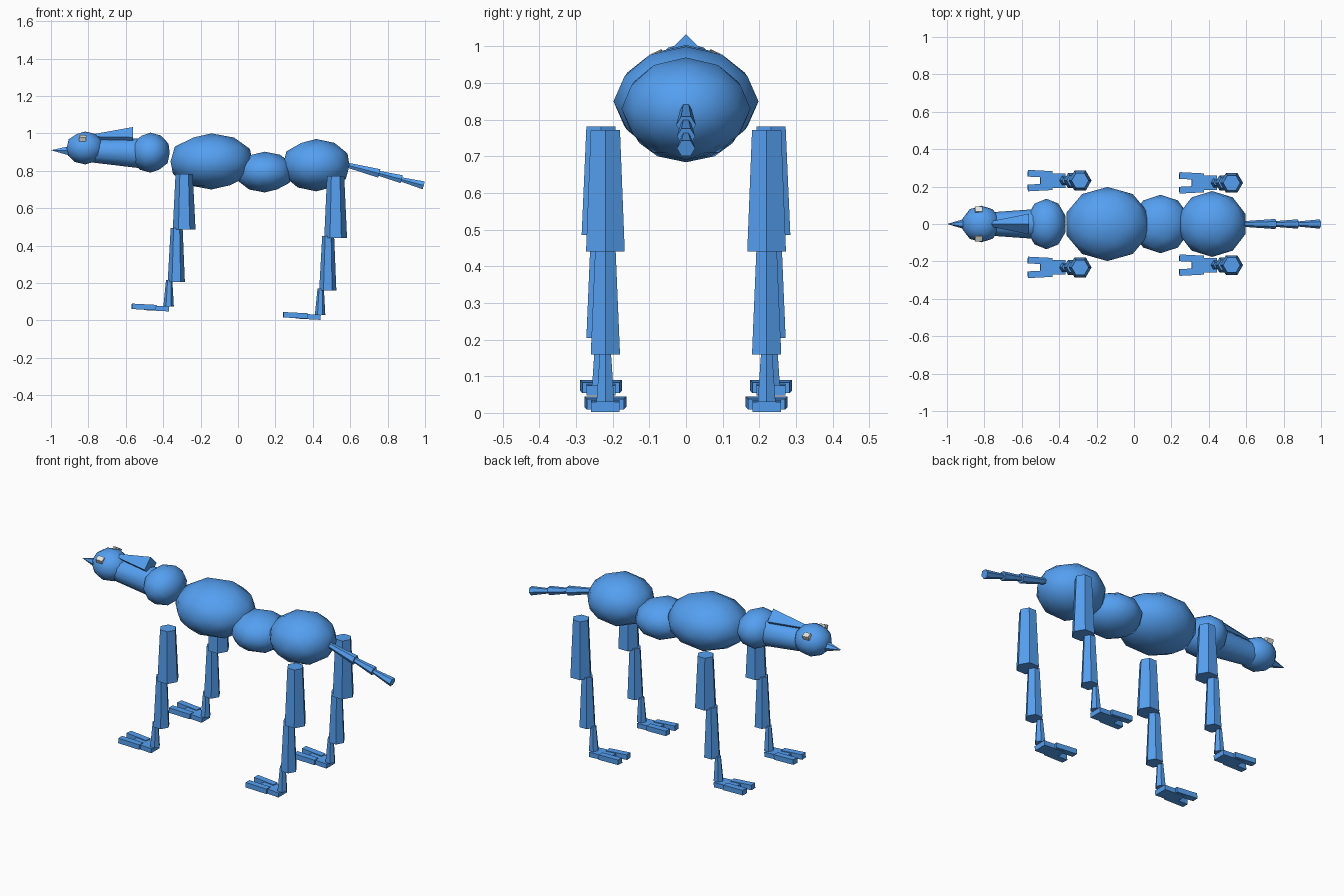
import bpy, bmesh
from math import radians, pi
from mathutils import Vector, Matrix, Euler

if "Cube" in bpy.data.objects:
    bpy.data.objects.remove(bpy.data.objects["Cube"])


def material(name, rgb):
    m = bpy.data.materials.new(name)
    m.diffuse_color = (*rgb, 1)
    m.use_nodes = True
    m.node_tree.nodes["Principled BSDF"].inputs["Base Color"].default_value = m.diffuse_color
    return m


BLUE = material("blue", (0.09, 0.35, 0.88))
PALE = material("pale", (0.80, 0.80, 0.74))


def finish(name, bm, mat=BLUE):
    me = bpy.data.meshes.new(name)
    bm.to_mesh(me)
    bm.free()
    me.materials.append(mat)
    me.shade_smooth()
    me.set_sharp_from_angle(angle=radians(31))
    ob = bpy.data.objects.new(name, me)
    bpy.context.collection.objects.link(ob)
    return ob


def ball(name, loc, size):
    bm = bmesh.new()
    bmesh.ops.create_icosphere(bm, subdivisions=2, radius=1,
                               matrix=Matrix.LocRotScale(Vector(loc), None, Vector(size)))
    return finish(name, bm)


def cone(name, a, b, ra, rb, sides=6, roll=0.0):
    a, b = Vector(a), Vector(b)
    d = b - a
    rot = Vector((0, 0, 1)).rotation_difference(d).to_matrix().to_4x4()
    bm = bmesh.new()
    bmesh.ops.create_cone(bm, cap_ends=True, segments=sides, radius1=ra, radius2=rb,
                          depth=d.length,
                          matrix=Matrix.Translation((a + b) / 2) @ rot @ Matrix.Rotation(roll, 4, 'Z'))
    return finish(name, bm)


def boxes(name, parts, mat=BLUE):
    # parts: (centre, size, rotation in degrees)
    bm = bmesh.new()
    for loc, size, rot in parts:
        e = Euler([radians(r) for r in rot])
        bmesh.ops.create_cube(bm, size=1, matrix=Matrix.LocRotScale(Vector(loc), e, Vector(size)))
    return finish(name, bm, mat)


# body
ball("chest", (-0.142, 0, 0.85), (0.23, 0.198, 0.15))
ball("belly", (0.142, 0, 0.793), (0.157, 0.156, 0.109))
ball("hips", (0.418, 0, 0.83), (0.187, 0.176, 0.14))
ball("shoulder_ball", (-0.468, 0, 0.897), (0.108, 0.135, 0.107))

# head and neck
ball("head", (-0.817, 0, 0.922), (0.104, 0.098, 0.088))
cone("neck", (-0.80, 0, 0.907), (-0.48, 0, 0.892), 0.06, 0.083, 12)
cone("beak", (-0.90, 0, 0.907), (-1.0, 0, 0.91), 0.029, 0.0, 6)
cone("crest", (-0.80, 0, 0.983), (-0.562, 0, 0.979), 0.008, 0.055, 4)
for side, s in (("left", 1), ("right", -1)):
    boxes(side + "_eye", [((-0.831, s * 0.075, 0.973), (0.038, 0.03, 0.026), (-s * 25, 5, 0))], PALE)

# tail, each segment flares towards its end
tail = [((0.57, 0.834), (0.755, 0.786), 0.014, 0.027),
        ((0.74, 0.790), (0.875, 0.755), 0.014, 0.025),
        ((0.86, 0.757), (0.993, 0.722), 0.012, 0.025)]
for i, (p, q, r0, r1) in enumerate(tail):
    cone(f"tail_segment_{i + 1}", (p[0], 0, p[1]), (q[0], 0, q[1]), r0, r1, 6)


# legs: hexagonal tapered segments with a two-toed foot
def leg(name, x, y, dz, top):
    hexa = dict(sides=6, roll=pi / 6)
    cone(name + "_upper", (x, y, 0.44 + dz), (x, y, top), 0.061, 0.046, **hexa)
    cone(name + "_lower", (x - 0.042, y, 0.16 + dz), (x - 0.04, y, 0.45 + dz), 0.046, 0.032, **hexa)
    cone(name + "_ankle", (x - 0.083, y, 0.03 + dz), (x - 0.08, y, 0.17 + dz), 0.028, 0.017, **hexa)
    parts = [((x - 0.147, y, 0.02 + dz), (0.134, 0.078, 0.027), (0, 3, 0))]
    for s in (1, -1):
        parts.append(((x - 0.215, y + s * 0.036, 0.027 + dz), (0.13, 0.036, 0.029), (0, 3, -s * 3)))
    boxes(name + "_foot", parts)


for side, s in (("left", 1), ("right", -1)):
    leg("front_" + side, -0.288, s * 0.232, 0.03 * 1.5, 0.782)
    leg("hind_" + side, 0.522, s * 0.22, 0.0, 0.772)
